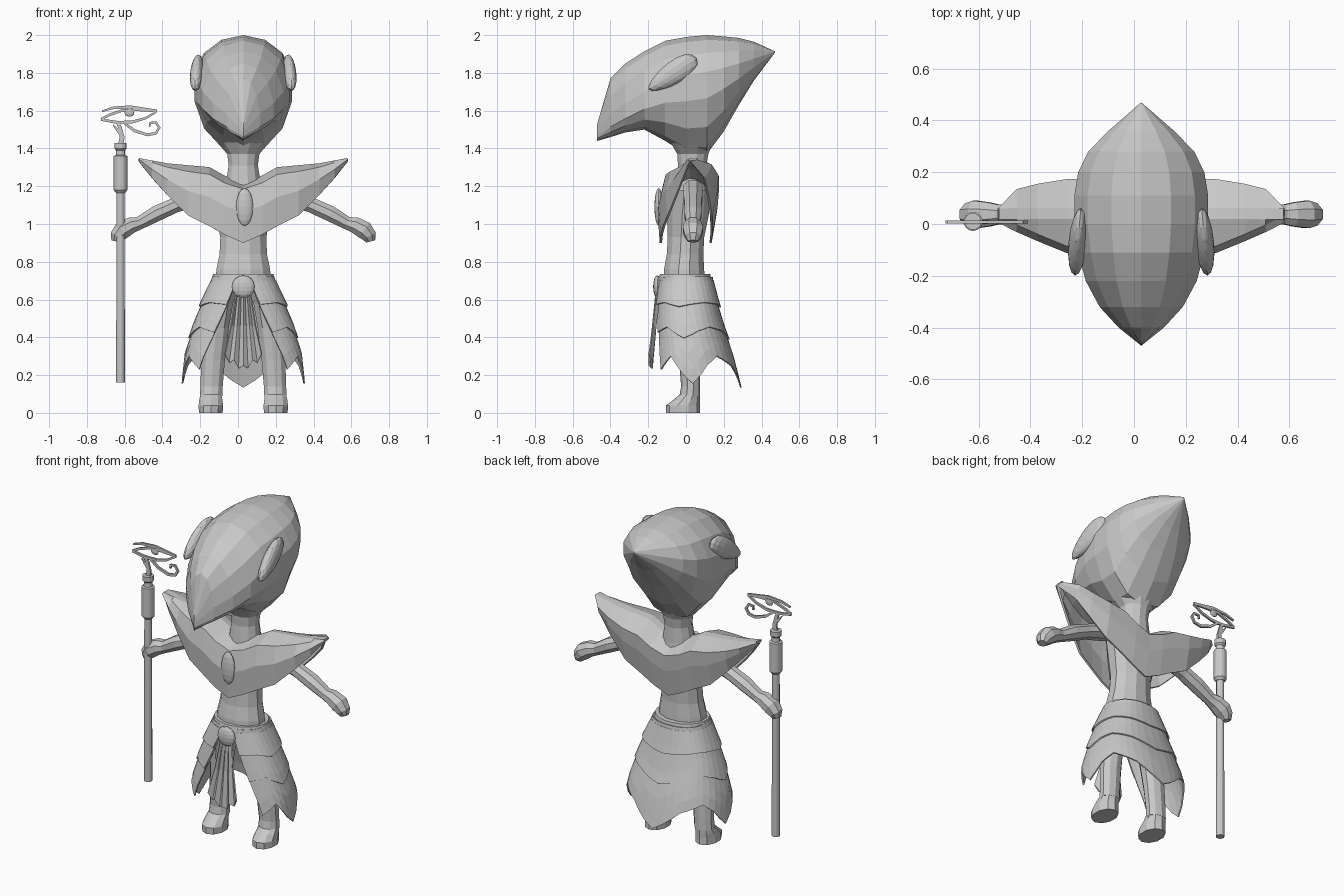
import bpy, bmesh, math
from mathutils import Vector, Matrix

if "Cube" in bpy.data.objects:
    bpy.data.objects.remove(bpy.data.objects["Cube"])

CX = 0.028  # the figure stands slightly off centre, the staff balances it
grey = bpy.data.materials.new("stone grey")
grey.diffuse_color = (0.58, 0.58, 0.58, 1)
grey.use_nodes = True
grey.node_tree.nodes["Principled BSDF"].inputs["Base Color"].default_value = grey.diffuse_color


def finish(name, bm, shift=True, thick=0):
    bmesh.ops.remove_doubles(bm, verts=bm.verts, dist=0.0005)
    bmesh.ops.recalc_face_normals(bm, faces=bm.faces)
    if shift:
        bmesh.ops.translate(bm, verts=bm.verts, vec=(CX, 0, 0))
    me = bpy.data.meshes.new(name)
    bm.to_mesh(me)
    bm.free()
    ob = bpy.data.objects.new(name, me)
    bpy.context.collection.objects.link(ob)
    me.materials.append(grey)
    if thick:
        m = ob.modifiers.new("thickness", 'SOLIDIFY')
        m.thickness, m.offset = thick, 0
    return ob


def loft(name, rings, closed=True, caps=True, shift=True, thick=0):
    """Skin neighbouring rings of points with quads."""
    bm = bmesh.new()
    vs = [[bm.verts.new(p) for p in r] for r in rings]
    n = len(rings[0])
    for a, b in zip(vs, vs[1:]):
        for i in range(n if closed else n - 1):
            j = (i + 1) % n
            bm.faces.new((a[i], a[j], b[j], b[i]))
    if caps:
        bm.faces.new(vs[0])
        bm.faces.new(vs[-1])
    return finish(name, bm, shift, thick)


def stack(name, levels, n=10, shift=True, side=1):
    """Solid from horizontal ellipses (x, y, z, rx, ry)."""
    rings = [[(side * x + rx * math.cos(2 * math.pi * (i + .5) / n),
               y + ry * math.sin(2 * math.pi * (i + .5) / n), z) for i in range(n)]
             for x, y, z, rx, ry in levels]
    return loft(name, rings, shift=shift)


def ribbon(name, pts, y=0.008, t=0.012):
    """Flat band in the xz plane through points (x, z, width)."""
    rings = []
    for i, (x, z, w) in enumerate(pts):
        a, b = pts[max(i - 1, 0)], pts[min(i + 1, len(pts) - 1)]
        d = Vector((b[0] - a[0], b[1] - a[1])).normalized() * w / 2
        rings.append([(x - d.y, y - t / 2, z + d.x), (x + d.y, y - t / 2, z - d.x),
                      (x + d.y, y + t / 2, z - d.x), (x - d.y, y + t / 2, z + d.x)])
    return loft(name, rings, shift=False)


def ball(name, loc, scale, rot=None, shift=True, taper=0, seg=16):
    bm = bmesh.new()
    bmesh.ops.create_uvsphere(bm, u_segments=seg, v_segments=8, radius=1)
    for v in bm.verts:
        v.co.z *= 1 + taper * v.co.y
    m = Matrix.Translation(loc) @ (rot or Matrix()) @ Matrix.Diagonal((*scale, 1))
    bmesh.ops.transform(bm, matrix=m, verts=bm.verts)
    return finish(name, bm, shift)


def interp(x, table):
    for (x0, y0), (x1, y1) in zip(table, table[1:]):
        if x <= x1:
            return y0 + (y1 - y0) * max(0, (x - x0) / (x1 - x0))
    return table[-1][1]


# Head: cross-sections from beak to crest (y, top, widest level, bottom, half width)
head = [(-.47, 1.53, 1.47, 1.44, .0), (-.40, 1.77, 1.53, 1.46, .09), (-.32, 1.85, 1.58, 1.485, .165),
        (-.22, 1.915, 1.64, 1.50, .22), (-.11, 1.97, 1.70, 1.44, .25), (0, 1.99, 1.73, 1.37, .265),
        (.11, 2.0, 1.75, 1.37, .265), (.20, 1.993, 1.78, 1.49, .25), (.28, 1.985, 1.81, 1.63, .21),
        (.36, 1.965, 1.85, 1.76, .13), (.47, 1.915, 1.91, 1.905, .0)]
rings = []
for y, zt, zm, zb, w in head:
    ring = []
    for i in range(14):
        a = 2 * math.pi * i / 14
        c = math.cos(a)
        ring.append((w * math.sin(a), y, zm + c * ((zt - zm) if c > 0 else (zm - zb))))
    rings.append(ring)
loft("head", rings, caps=False)

# Bulging tilted eyes
for s, nm in ((-1, "right"), (1, "left")):
    rot = Matrix.Rotation(s * math.radians(5), 4, 'Z') @ Matrix.Rotation(math.radians(33), 4, 'X')
    ball(nm + "_eye", (s * .245, -.072, 1.795), (.036, .152, .06), rot, taper=.3)

# Neck and torso
stack("neck", [(0, .03, 1.1, .13, .10), (0, .03, 1.22, .095, .085), (0, .033, 1.31, .08, .078),
               (0, .036, 1.37, .088, .085), (0, .03, 1.44, .15, .12), (0, .02, 1.52, .2, .16)], 12)
stack("torso", [(0, -.01, .66, .155, .115), (0, -.01, .76, .147, .11), (0, -.005, .84, .13, .1),
                (0, 0, .93, .126, .1), (0, .01, 1.05, .15, .115), (0, .02, 1.18, .18, .11)], 12)

# Pointed shoulder mantle: (offset, bottom, top, front y, back y)
mantle = [(0, .90, 1.22, -.145, .165), (.1, .945, 1.25, -.14, .17), (.18, .99, 1.295, -.128, .17),
          (.29, 1.045, 1.305, -.105, .168), (.40, 1.155, 1.315, -.06, .15),
          (.48, 1.245, 1.33, -.025, .13), (.55, 1.335, 1.343, .01, .055)]


def mantle_ring(u, zb, zt, yf, yb):
    h = zt - zb
    return [(u, yf + .012, zb), (u, yf, zb + .5 * h), (u, yf + .025, zt - .12 * h), (u, .02, zt),
            (u, .06, zt - .02 * h), (u, yb, zt - .2 * h), (u, yb - .008, zb + .5 * h), (u, yb - .035, zb)]


loft("shoulder_mantle", [mantle_ring(-r[0], *r[1:]) for r in mantle[:0:-1]] +
     [mantle_ring(*r) for r in mantle], closed=False, caps=False, thick=.012)
ball("chest_gem", (0.007, -.145, 1.09), (.045, .022, .1))

# Arms with mitten hands: (offset, height, radius)
arm = [(.13, 1.19, .05), (.25, 1.14, .05), (.36, 1.10, .043), (.46, 1.055, .045), (.55, 1.005, .037),
       (.59, .995, .046), (.64, .968, .052), (.668, .935, .042), (.675, .908, .026)]
for s, nm in ((-1, "right"), (1, "left")):
    rings = []
    for i, (x, z, r) in enumerate(arm):
        a, b = arm[max(i - 1, 0)], arm[min(i + 1, len(arm) - 1)]
        d = Vector((b[0] - a[0], b[1] - a[1])).normalized()
        ring = []
        for k in range(8):
            t = 2 * math.pi * (k + .5) / 8
            c = r * math.cos(t)
            ring.append((s * (x - d.y * c), .037 + r * 1.1 * math.sin(t), z + d.x * c))
        rings.append(ring)
    loft(nm + "_arm", rings)

# Legs and feet
for s, nm in ((-1, "right"), (1, "left")):
    stack(nm + "_leg", [(.09, .0, .70, .08, .09), (.125, .005, .58, .075, .08), (.143, .01, .45, .07, .065),
                        (.16, .018, .28, .066, .055), (.168, .024, .14, .062, .05),
                        (.17, .02, .09, .062, .055)], 10, side=s)
    stack(nm + "_foot", [(.172, -.015, 0, .066, .09), (.172, -.016, .04, .068, .09),
                         (.172, .004, .07, .064, .07), (.17, .022, .10, .06, .052)], 10, side=s)

# Layered skirt, open at the front, with a scalloped hem (position 0 = back, 1 = front edge)
HEM = [(0, .135), (.1875, .25), (.375, .30), (.5, .25), (.625, .155), (.8125, .30), (1, .23)]
RX = [(.14, .325), (.31, .308), (.47, .256), (.57, .215), (.7, .165), (.75, .155)]
YB = [(.14, .29), (.33, .24), (.47, .19), (.58, .16), (.7, .138)]
YF = [(.2, .175), (.47, .155), (.7, .135)]


def skirt(name, top, hem, out, n=16, rows=5):
    grid = []
    for j in range(-n, n + 1):
        b = abs(j) / n
        col = []
        for i in range(rows + 1):
            z = top + (hem(b) - top) * i / rows
            a0 = interp(z, [(.23, 44), (.45, 28), (.7, 10)])
            a = math.radians(180 - (180 - a0) * b)
            sn, cs = math.sin(a) ** .85, -math.cos(a)
            depth = interp(z, YB if cs > 0 else YF) + out * (.3 + .7 * i / rows)
            x = (interp(z, RX) + out * (.3 + .7 * i / rows)) * sn * (1 if j > 0 else -1)
            col.append((x, depth * math.copysign(abs(cs) ** .85, cs), z))
        grid.append(col)
    loft(name, grid, closed=False, caps=False, thick=.008)


skirt("skirt_lower_layer", .72, lambda b: interp(b, HEM), 0, rows=7)
skirt("skirt_middle_layer", .70, lambda b: .43 + .4 * (interp(b, HEM) - .24), .008)
skirt("skirt_hip_layer", .70, lambda b: .575 + .15 * (interp(b, HEM) - .24), .016, rows=3)

# Belt and buckle
stack("belt", [(0, -.005, .685, .172, .145), (0, -.005, .735, .162, .135)], 20)
ball("belt_buckle", (0, -.152, .668), (.06, .022, .06))

# Pleated apron of hanging strips
rings = []
for i in range(9):
    u = i / 4 - 1
    bottom = .25 + .06 * abs(u) - (.03 if i % 2 else 0)
    fold = .008 if i % 2 else -.008
    rings.append([(u * w, y + fold, z) for w, y, z in
                  ((.035, -.148, .66), (.065, -.168, .46), (.098, -.188, bottom))])
loft("pleated_apron", rings, closed=False, caps=False, thick=.008)

# Staff: shaft, sleeve and flared cap
SX, SY = -.622, .01
for nm, lv, n in (("staff_shaft", [(.16, .024), (1.18, .022)], 12),
                  ("staff_sleeve", [(1.165, .025), (1.18, .037), (1.36, .037), (1.365, .024)], 14),
                  ("staff_cap", [(1.355, .026), (1.39, .024), (1.40, .033), (1.43, .033)], 12)):
    stack(nm, [(SX, SY, z, r, r) for z, r in lv], n, shift=False)

# Eye-shaped ornament on the staff
ribbon("ornament_stem", [(-.62, 1.42, .03), (-.614, 1.46, .026), (-.625, 1.51, .02), (-.64, 1.545, .016)])
ribbon("ornament_spike", [(-.618, 1.475, .02), (-.64, 1.50, .016), (-.662, 1.525, .004)])
ribbon("ornament_brow", [(-.72, 1.597, .008), (-.66, 1.615, .014), (-.57, 1.62, .016), (-.50, 1.61, .013), (-.43, 1.6, .012)])
ribbon("ornament_upper_lid", [(-.725, 1.555, .012), (-.68, 1.578, .014), (-.61, 1.602, .014),
                              (-.53, 1.604, .013), (-.43, 1.597, .01)])
ribbon("ornament_lower_lid", [(-.725, 1.552, .012), (-.64, 1.538, .016), (-.56, 1.54, .015),
                              (-.49, 1.56, .013), (-.43, 1.595, .01)])
ribbon("ornament_curl", [(-.61, 1.54, .012), (-.55, 1.495, .016), (-.48, 1.472, .016), (-.435, 1.48, .015),
                         (-.417, 1.51, .015), (-.435, 1.538, .014), (-.465, 1.535, .013), (-.468, 1.515, .01)])
ball("ornament_pupil", (-.575, .008, 1.59), (.026, .008, .022), shift=False, seg=12)
